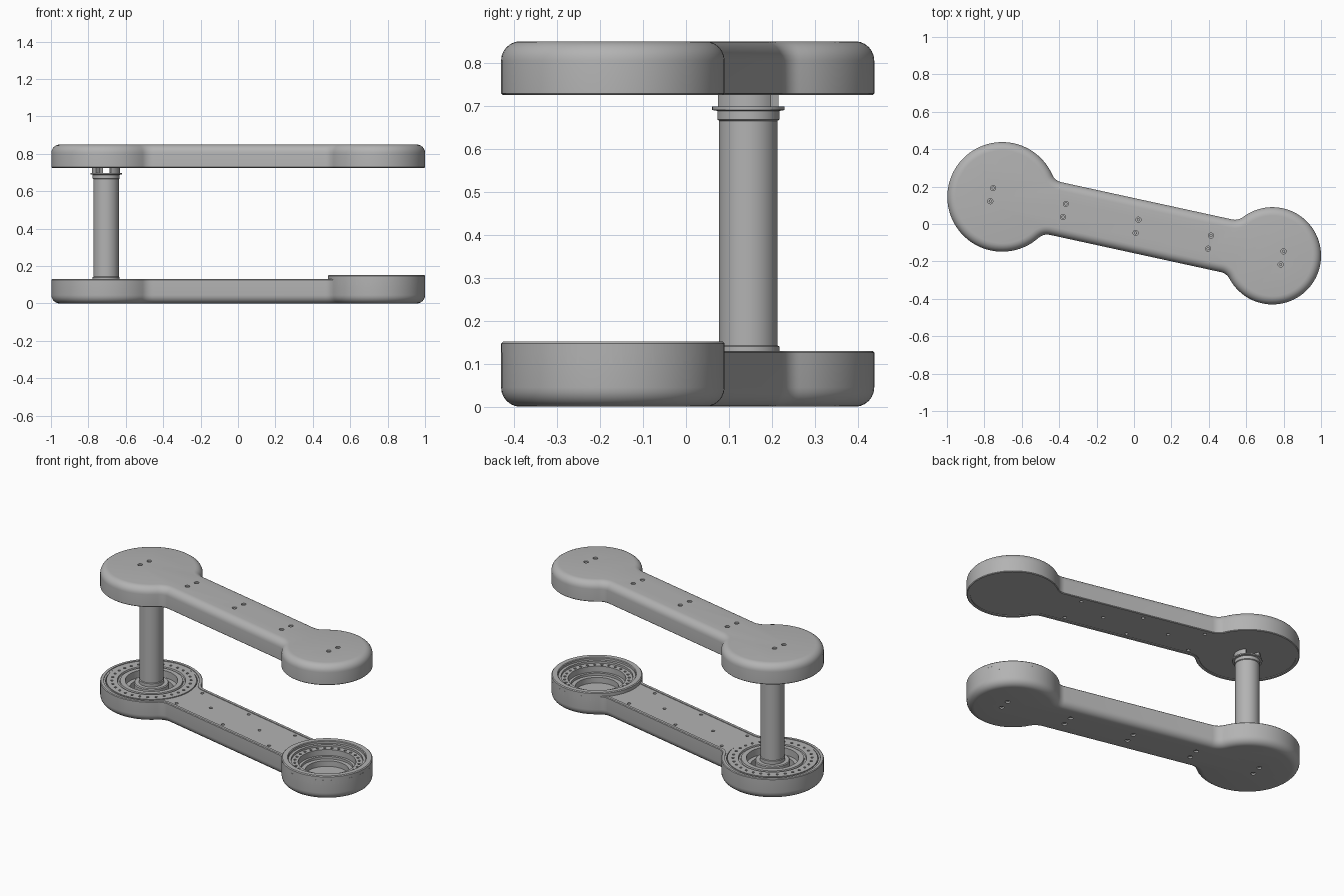
import bpy, bmesh
from math import sin, cos, pi, sqrt, atan2, radians
from mathutils import Matrix, Vector

cube = bpy.data.objects.get("Cube")
if cube:
    bpy.data.objects.remove(cube, do_unlink=True)

grey = bpy.data.materials.new("light_grey")
grey.use_nodes = True
grey.diffuse_color = (0.45, 0.45, 0.45, 1)
grey.node_tree.nodes["Principled BSDF"].inputs["Base Color"].default_value = grey.diffuse_color

# Main dimensions, in a frame whose u axis runs from the big to the small end
SPAN, BIG, SMALL, HALF, FILLET = 1.479, 0.293, 0.26, 0.144, 0.07
PLACE = Matrix.Translation((-0.705, 0.145, 0)) @ Matrix.Rotation(radians(-12.3), 4, "Z")
LOWER = PLACE
UPPER = PLACE @ Matrix.Translation((0, 0, 0.85)) @ Matrix.Scale(-1, 4, (0, 0, 1))


def at(frame, u):
    return frame @ Matrix.Translation((u, 0, 0))


def finish(name, bm, frame):
    bm.transform(frame)
    bmesh.ops.recalc_face_normals(bm, faces=bm.faces)
    mesh = bpy.data.meshes.new(name)
    bm.to_mesh(mesh)
    bm.free()
    mesh.materials.append(grey)
    ob = bpy.data.objects.new(name, mesh)
    bpy.context.collection.objects.link(ob)
    smooth(ob)
    return ob


def select(ob):
    bpy.ops.object.select_all(action="DESELECT")
    ob.select_set(True)
    bpy.context.view_layer.objects.active = ob


def smooth(ob):
    select(ob)
    bpy.ops.object.shade_smooth_by_angle(angle=radians(35))


def loft(name, rings, frame):
    bm = bmesh.new()
    loops = [[bm.verts.new(p) for p in ring] for ring in rings]
    n = len(loops[0])
    for a, b in zip(loops, loops[1:]):
        for i in range(n):
            j = (i + 1) % n
            bm.faces.new((a[i], a[j], b[j], b[i]))
    bm.faces.new(loops[0])
    bm.faces.new(loops[-1])
    return finish(name, bm, frame)


def lathe(name, profile, frame, steps=64):
    # closed (radius, z) section turned into a ring
    bm = bmesh.new()
    loops = [[bm.verts.new((r * cos(2 * pi * k / steps), r * sin(2 * pi * k / steps), z))
              for r, z in profile] for k in range(steps)]
    n = len(profile)
    for k in range(steps):
        a, b = loops[k], loops[(k + 1) % steps]
        for i in range(n):
            j = (i + 1) % n
            bm.faces.new((a[i], a[j], b[j], b[i]))
    return finish(name, bm, frame)


def cylinders(name, specs, frame):
    # each spec: u, v, radius, z from, z to, sides
    bm = bmesh.new()
    for u, v, r, z0, z1, sides in specs:
        bmesh.ops.create_cone(bm, cap_ends=True, segments=sides, radius1=r, radius2=r,
                              depth=z1 - z0, matrix=Matrix.Translation((u, v, (z0 + z1) / 2)))
    return finish(name, bm, frame)


def cut(ob, specs, frame):
    cutter = cylinders("cutter", specs, frame)
    mod = ob.modifiers.new("cut", "BOOLEAN")
    mod.operation, mod.solver, mod.object = "DIFFERENCE", "EXACT", cutter
    select(ob)
    bpy.ops.object.modifier_apply(modifier=mod.name)
    bpy.data.objects.remove(cutter, do_unlink=True)
    smooth(ob)


def arc(cx, cy, r, a0, a1, n):
    return [(cx + r * cos(a0 + (a1 - a0) * i / n), cy + r * sin(a0 + (a1 - a0) * i / n))
            for i in range(n + 1)]


def outline(inset):
    # two discs joined by a bar with filleted corners, offset inwards
    f, w = FILLET + inset, HALF - inset
    h = w + f
    ub = sqrt((BIG - inset + f) ** 2 - h * h)
    us = sqrt((SMALL - inset + f) ** 2 - h * h)
    a, b = atan2(h, ub), atan2(h, us)
    return (arc(0, 0, BIG - inset, a, 2 * pi - a, 64)[1:-1]
            + arc(ub, -h, f, pi - a, pi / 2, 8)
            + arc(SPAN - us, -h, f, pi / 2, b, 8)
            + arc(SPAN, 0, SMALL - inset, pi + b, 3 * pi - b, 64)[1:-1]
            + arc(SPAN - us, h, f, -b, -pi / 2, 8)
            + arc(ub, h, f, -pi / 2, a - pi, 8))


screws = [(u, v) for u in (-0.057, 0.341, 0.738, 1.135, 1.532) for v in (-0.036, 0.036)]
plate_bolts = [(u, v) for u in (0.32, 0.71, 1.1) for v in (-0.1, 0.1)] + [(0.5, 0), (0.91, 0)]


def arm(name, frame, height, pockets):
    # hollowed dumbbell housing with a rounded outer edge and recessed bar plate
    R = 0.045
    section = [(R - R * sin(t * pi / 12), R - R * cos(t * pi / 12)) for t in range(7)]
    section += [(0, height - 0.004), (0.004, height), (0.02, height), (0.02, height - 0.004)]
    body = loft(name + "_housing", [[(u, v, z) for u, v in outline(i)] for i, z in section], frame)
    specs = [(0, 0, pockets[0], 0.035, 0.2, 64), (SPAN, 0, pockets[1], 0.035, 0.2, 64)]
    specs += [(u, v, 0.014, -0.02, 0.018, 16) for u, v in screws]
    specs += [(u, v, 0.01, height - 0.02, height + 0.02, 12) for u, v in plate_bolts]
    cut(body, specs, frame)
    cylinders(name + "_screws", [(u, v, 0.009, 0.006, 0.02, 6) for u, v in screws], frame)


arm("lower_arm", LOWER, 0.13, (0.262, 0.222))
arm("upper_arm", UPPER, 0.125, (0.26, 0.222))


def bolt_circle(r, count, hole, top):
    return [(r * cos(2 * pi * k / count), r * sin(2 * pi * k / count), hole, top - 0.015, top + 0.03, 10)
            for k in range(count)]


# Big lower joint: bearing ring with bolt holes, groove and inner lip
big = at(LOWER, 0)
bearing = lathe("big_bearing_ring", [(0.258, 0.03), (0.258, 0.129), (0.195, 0.129), (0.192, 0.12),
                                     (0.182, 0.12), (0.179, 0.129), (0.15, 0.129), (0.15, 0.03)], big)
cut(bearing, bolt_circle(0.226, 30, 0.008, 0.129), big)
lathe("big_inner_ring", [(0.15, 0.03), (0.15, 0.085), (0.125, 0.085), (0.125, 0.03)], big)

# Small lower joint: raised rim, bolted seat and stepped socket
small = at(LOWER, SPAN)
lathe("small_raised_rim", [(0.26, 0.1), (0.26, 0.147), (0.255, 0.152), (0.226, 0.152),
                           (0.222, 0.148), (0.222, 0.1)], small)
seat = lathe("small_bearing_seat", [(0.224, 0.03), (0.224, 0.135), (0.205, 0.135), (0.205, 0.122),
                                    (0.165, 0.122), (0.165, 0.03)], small)
cut(seat, bolt_circle(0.185, 28, 0.008, 0.122), small)
lathe("small_socket_ring", [(0.167, 0.03), (0.167, 0.085), (0.15, 0.085), (0.15, 0.07),
                            (0.125, 0.07), (0.125, 0.03)], small)

# Column with foot flange and top bands
lathe("column", [(0.04, 0.03), (0.1, 0.03), (0.1, 0.115), (0.095, 0.12), (0.072, 0.12), (0.072, 0.14),
                 (0.068, 0.143), (0.068, 0.665), (0.072, 0.668), (0.072, 0.688), (0.084, 0.69),
                 (0.084, 0.698), (0.04, 0.698)], big)


# Two curved posts linking the column to the upper bracket
def post(name, middle):
    section = (arc(0, 0, 0.075, middle - 1, middle + 1, 12)
               + arc(0, 0, 0.05, middle + 1, middle - 1, 12))
    loft(name, [[(x, y, z) for x, y in section] for z in (0.695, 0.79)], big)


post("left_post", 0)
post("right_post", pi)


# Upper joints: inner ledge and a rounded tongue bracket with a hole and slot
def bracket(name, u, wall, turn):
    frame = at(UPPER, u) @ Matrix.Rotation(turn, 4, "Z")
    lathe(name + "_ledge", [(wall, 0.03), (wall, 0.075), (wall - 0.03, 0.075),
                            (wall - 0.03, 0.03)], frame)
    shape = arc(0, 0, 0.13, pi / 2, 3 * pi / 2, 24) + [(wall, -0.13), (wall, 0.13)]
    tongue = loft(name + "_tongue", [[(x, y, z) for x, y in shape] for z in (0.033, 0.07)], frame)
    cut(tongue, [(0, 0, 0.035, 0.045, 0.1, 24)], frame)
    cut(tongue, [(0.115, 0.03, 0.022, 0.045, 0.1, 16)], frame)
    cut(tongue, [(0.115, -0.03, 0.022, 0.045, 0.1, 16)], frame)
    cut(tongue, [(0.115, 0, 0.022, 0.045, 0.1, 16)], frame)


bracket("big_upper", 0, 0.262, 0)
bracket("small_upper", SPAN, 0.224, pi)
